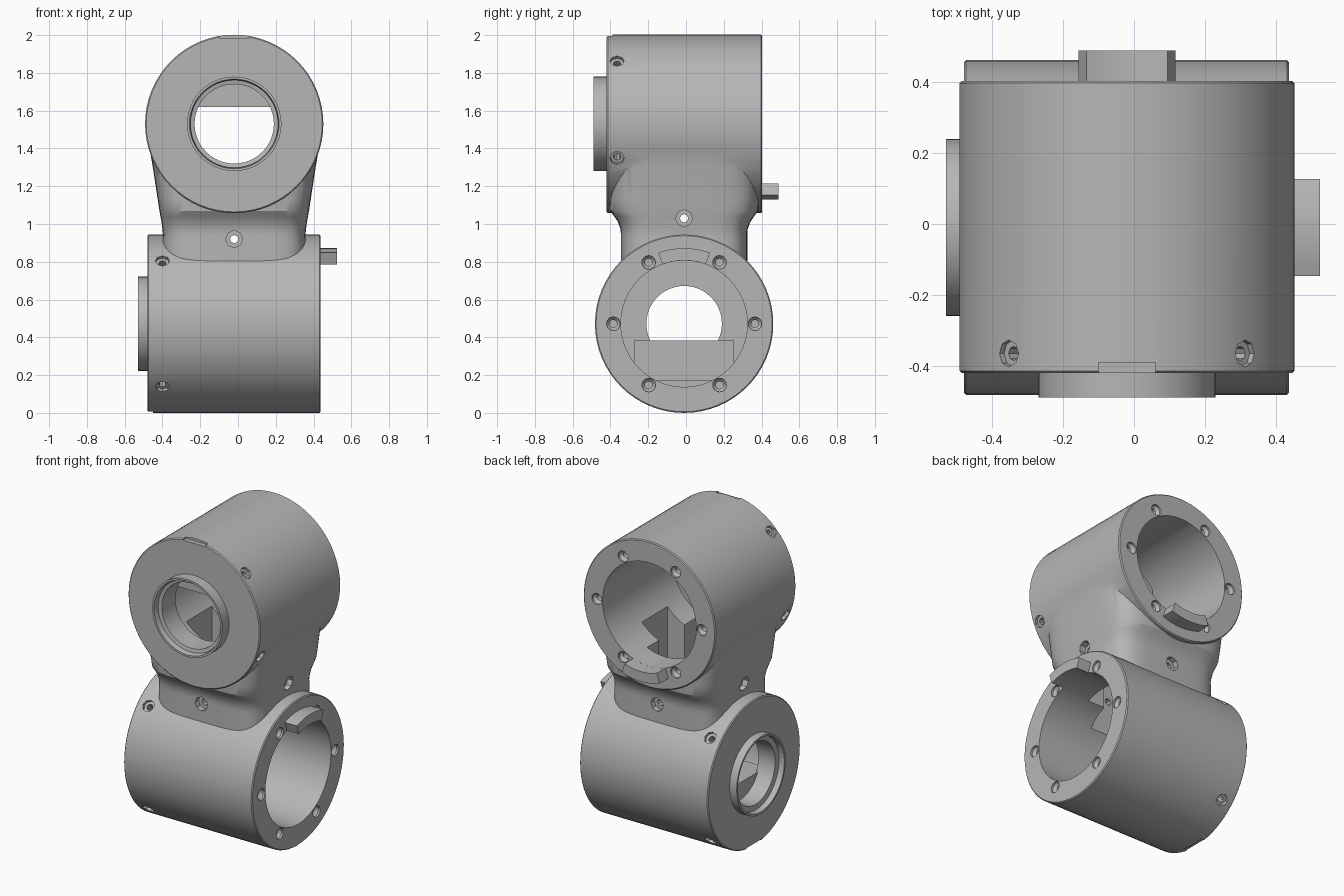
import bpy, bmesh
from math import sin, cos, pi, radians
from mathutils import Matrix, Vector

if "Cube" in bpy.data.objects:
    bpy.data.objects.remove(bpy.data.objects["Cube"])

grey = bpy.data.materials.new("plain grey")
grey.use_nodes = True
colour = (0.47, 0.47, 0.47, 1)
grey.diffuse_color = colour
grey.node_tree.nodes["Principled BSDF"].inputs["Base Color"].default_value = colour


def frame(origin, x, y, z):
    m = Matrix((x, y, z)).transposed().to_4x4()
    m.translation = origin
    return m


def make(name, rings, matrix):
    """Capped loft through rings of local points."""
    bm = bmesh.new()
    loops = [[bm.verts.new(matrix @ Vector(p)) for p in r] for r in rings]
    n = len(loops[0])
    for a, b in zip(loops, loops[1:]):
        for i in range(n):
            j = (i + 1) % n
            bm.faces.new((a[i], a[j], b[j], b[i]))
    bm.faces.new(loops[0][::-1])
    bm.faces.new(loops[-1])
    bmesh.ops.recalc_face_normals(bm, faces=bm.faces)
    me = bpy.data.meshes.new(name)
    bm.to_mesh(me)
    bm.free()
    me.materials.append(grey)
    ob = bpy.data.objects.new(name, me)
    bpy.context.collection.objects.link(ob)
    return ob


def turned(name, profile, matrix, n=48):
    """Solid of revolution about local z from (radius, height) pairs."""
    return make(name, [[(r * cos(2 * pi * i / n), r * sin(2 * pi * i / n), h)
                        for i in range(n)] for r, h in profile], matrix)


def box(name, lo, hi, matrix):
    return make(name, [[(lo[0], lo[1], z), (hi[0], lo[1], z),
                        (hi[0], hi[1], z), (lo[0], hi[1], z)]
                       for z in (lo[2], hi[2])], matrix)


def combine(body, other, operation):
    mod = body.modifiers.new("combine", "BOOLEAN")
    mod.operation, mod.solver, mod.object = operation, "EXACT", other
    bpy.context.view_layer.objects.active = body
    bpy.ops.object.modifier_apply(modifier=mod.name)
    bpy.data.objects.remove(other)


def rounded(hx, hy, z, n=64):
    """Cross-section of the neck, a softened rectangle."""
    pts = []
    for i in range(n):
        c, s = cos(2 * pi * i / n), sin(2 * pi * i / n)
        pts.append((hx * abs(c) ** 0.4 * (1 if c > 0 else -1),
                    hy * abs(s) ** 0.4 * (1 if s > 0 else -1), z))
    return pts


X, Y, Z = Vector((1, 0, 0)), Vector((0, 1, 0)), Vector((0, 0, 1))
R, BORE = 0.472, 0.335

# Each barrel: local z runs from boss to open end, local y points at the neck
barrels = [
    dict(name="upper", m=frame((-0.02, 0, 1.53), X, -Z, Y), lo=-0.42, hi=0.403, hole=0.21,
         boss=-0.49, tab=0.49, screw=0.055, angles=(-45, -135, 22.5, 157.5)),
    dict(name="lower", m=frame((0, -0.01, 0.472), Y, Z, X), lo=-0.48, hi=0.437, hole=0.2,
         boss=-0.53, tab=0.524, screw=0.08, angles=(45, 135, -45, -135)),
]

# Neck, straight below and flaring out under the upper barrel
body = make("joint_body", [rounded(*s) for s in (
    (0.38, 0.335, 0.6), (0.38, 0.335, 0.9), (0.377, 0.335, 0.94), (0.38, 0.336, 0.97),
    (0.385, 0.35, 1.01), (0.391, 0.37, 1.04), (0.396, 0.393, 1.07), (0.405, 0.397, 1.13),
    (0.431, 0.397, 1.3), (0.457, 0.39, 1.45))], Matrix.Translation((-0.02, -0.01, 0)))

# Outer barrels and their ring bosses
for b in barrels:
    lo, hi = b["lo"], b["hi"]
    combine(body, turned("shell", [(R - 0.006, lo), (R, lo + 0.006), (R, hi - 0.006),
                                   (R - 0.006, hi)], b["m"], 64), "UNION")
    combine(body, turned("boss", [(0.25, b["boss"]), (0.25, lo + 0.05)], b["m"]), "UNION")

# Bores, chamfered boss holes, countersunk screw holes and the rim notch
for b in barrels:
    m, lo, hi, boss, hole = b["m"], b["lo"], b["hi"], b["boss"], b["hole"]
    cuts = [
        turned("bore", [(BORE, lo + 0.11), (BORE, hi + 0.1)], m),
        turned("boss_hole", [(0.24, boss - 0.01), (0.232, boss + 0.02), (0.232, boss + 0.035),
                             (hole, boss + 0.04), (hole, lo + 0.2)], m),
        box("notch", (-0.08, -R - 0.05, lo - 0.02), (0.08, 0.016 - R, lo + 0.03), m),
    ]
    for k in range(6):
        a = k * pi / 3
        at = m @ Matrix.Translation((0.375 * cos(a), 0.375 * sin(a), hi))
        cuts.append(turned("end_screw", [(0.02, -0.12), (0.02, -0.03), (0.036, -0.012),
                                         (0.036, 0.02)], at, 16))
    for deg in b["angles"]:
        at = (m @ Matrix.Rotation(radians(deg), 4, "Z")
              @ Matrix.Translation((R, 0, lo + b["screw"])) @ Matrix.Rotation(pi / 2, 4, "Y"))
        cuts.append(turned("side_screw", [(0.02, -0.1), (0.02, -0.02), (0.038, -0.02),
                                          (0.038, 0.03)], at, 8))
    for c in cuts:
        combine(body, c, "DIFFERENCE")

# Cable passage through the neck with stepped corners, joining both bores
for hx, hy in ((0.25, 0.13), (0.13, 0.25)):
    combine(body, box("passage", (-hx - 0.02, -hy - 0.01, 0.66),
                      (hx - 0.02, hy - 0.01, 1.34), Matrix()), "DIFFERENCE")

# Cross screws on all four sides of the neck
for origin, out, depth in (((-0.02, -0.01, 0.92), Y, 0.335), ((-0.02, -0.01, 1.03), X, 0.385)):
    for side in (1, -1):
        d = out * side
        combine(body, turned("neck_screw", [
            (0.022, 0.05), (0.022, depth - 0.035), (0.045, depth - 0.035), (0.045, depth + 0.1)],
            frame(origin, Z.cross(d), -Z.cross(d).cross(d), d), 8), "DIFFERENCE")

# Curved key tabs and the stop blocks inside the bores
parts = [body]
for b in barrels:
    m, hi, lo = b["m"], b["hi"], b["lo"]
    arc = [radians(90 + d) for d in range(-20, 21, 5)]
    ring = [(r, a) for r, sweep in ((0.335, arc), (0.4, arc[::-1])) for a in sweep]
    parts.append(make(b["name"] + "_key_tab", [[(r * cos(a), r * sin(a), h) for r, a in ring]
                                               for h in (hi - 0.08, b["tab"])], m))
    parts.append(box(b["name"] + "_stop_block", (-0.265, -0.3, lo + 0.1),
                     (0.265, -0.09, lo + 0.25), m))

for ob in bpy.context.selected_objects:
    ob.select_set(False)
for ob in parts:
    ob.select_set(True)
bpy.context.view_layer.objects.active = body
bpy.ops.object.shade_smooth_by_angle(angle=radians(30))
